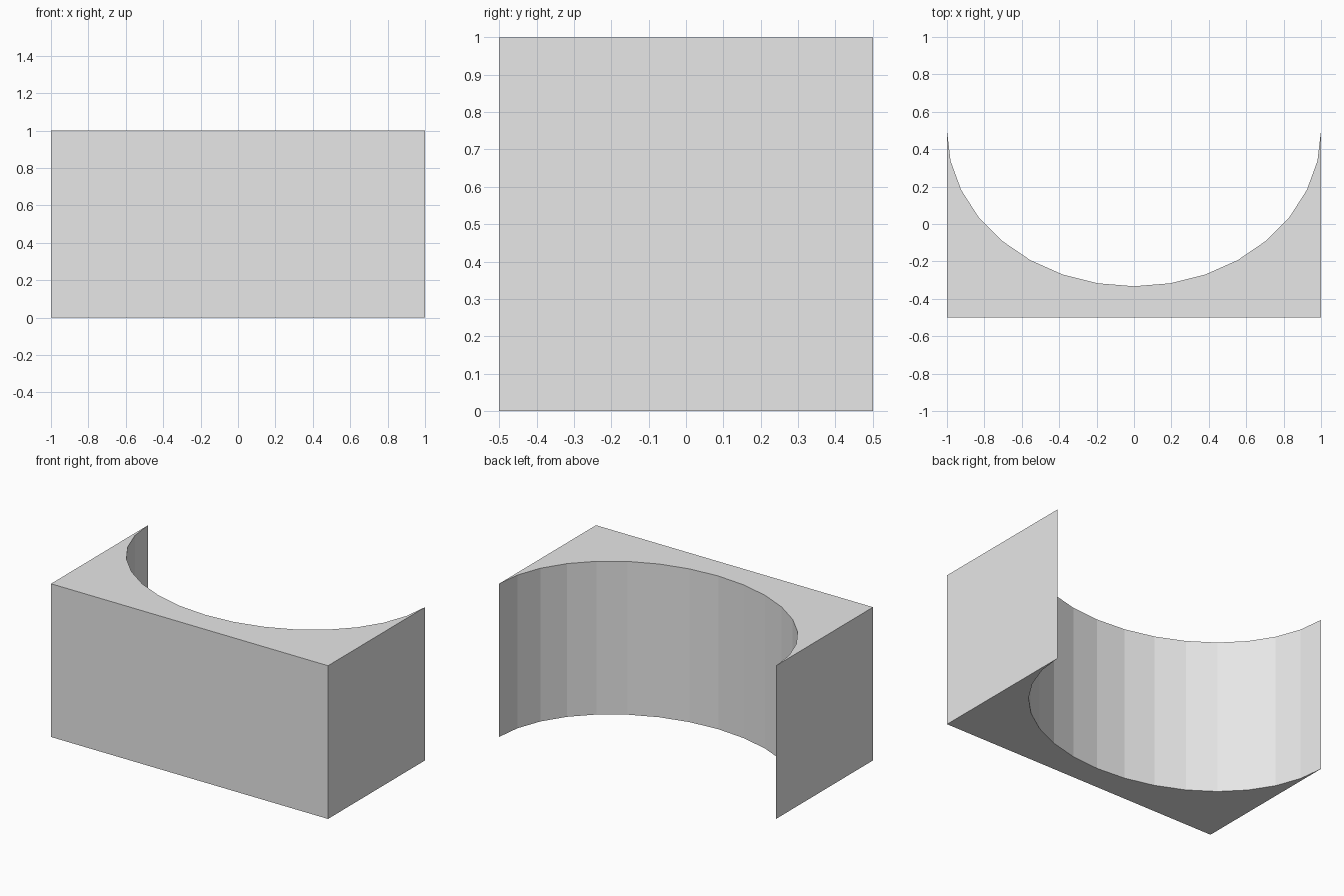
import bpy
import bmesh
from math import cos, sin, pi

cube = bpy.data.objects.get("Cube")
if cube:
    bpy.data.objects.remove(cube)

WIDTH, DEPTH, HEIGHT = 2.0, 1.0, 1.0
HOLLOW_DEPTH = 0.833
SEGMENTS = 16

# Single plain grey
grey = bpy.data.materials.new("light_grey")
grey.use_nodes = True
colour = (0.8, 0.8, 0.8, 1)
grey.diffuse_color = colour
grey.node_tree.nodes["Principled BSDF"].inputs["Base Color"].default_value = colour

# Plan outline: straight front corners, then the elliptical hollow at the back
half_w, half_d = WIDTH / 2, DEPTH / 2
outline = [(-half_w, -half_d), (half_w, -half_d)]
for i in range(SEGMENTS + 1):
    a = pi * i / SEGMENTS
    outline.append((half_w * cos(a), half_d - HOLLOW_DEPTH * sin(a)))

# Extrude the outline into the block
bm = bmesh.new()
base = bm.faces.new([bm.verts.new((x, y, 0)) for x, y in outline])
top = bmesh.ops.extrude_face_region(bm, geom=[base], use_keep_orig=True)
top_verts = [g for g in top["geom"] if isinstance(g, bmesh.types.BMVert)]
bmesh.ops.translate(bm, vec=(0, 0, HEIGHT), verts=top_verts)
bmesh.ops.recalc_face_normals(bm, faces=bm.faces)

mesh = bpy.data.meshes.new("hollowed_block")
bm.to_mesh(mesh)
bm.free()
mesh.materials.append(grey)
block = bpy.data.objects.new("hollowed_block", mesh)
bpy.context.collection.objects.link(block)
